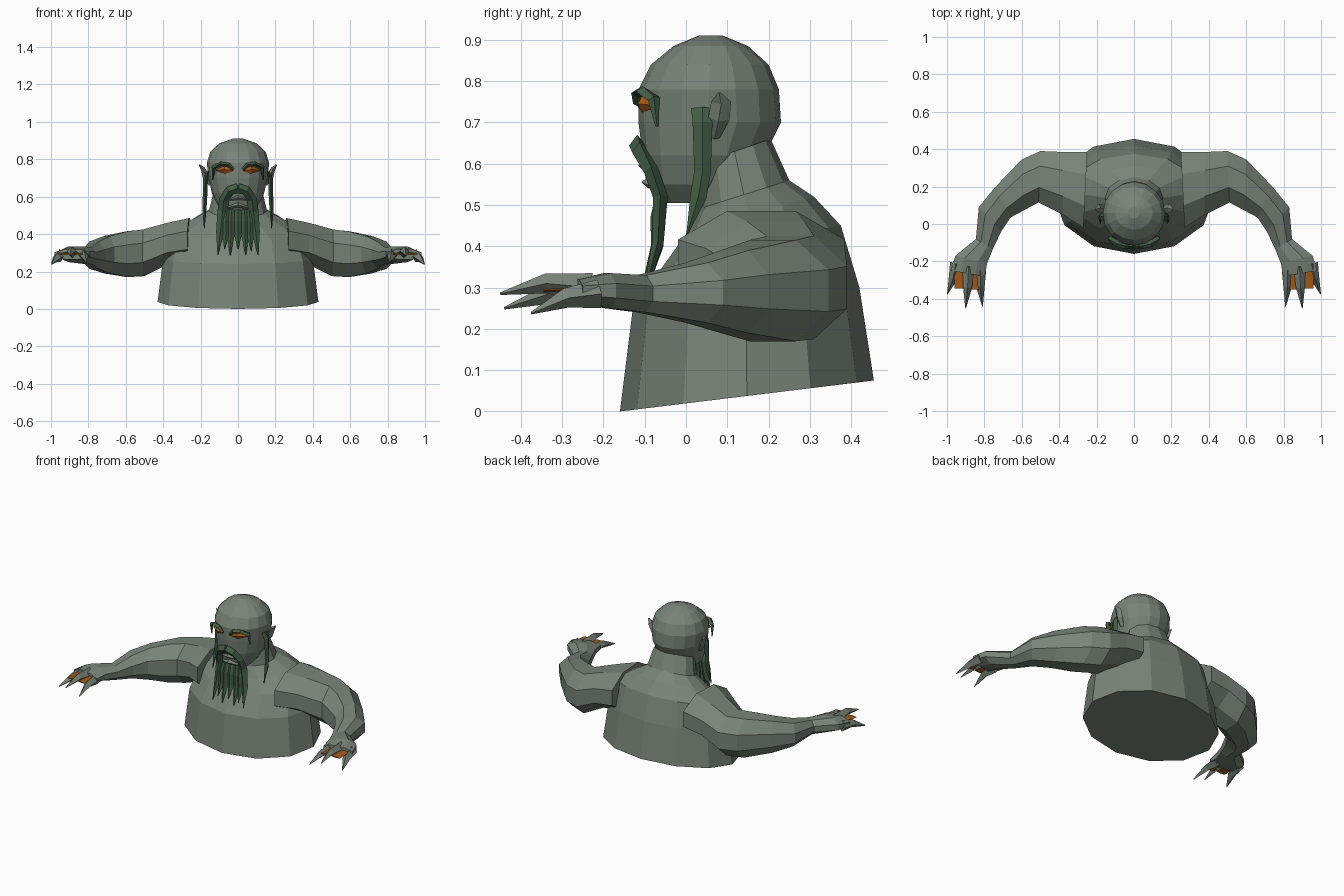
import bpy, bmesh, math
from mathutils import Vector


def material(name, rgb):
    m = bpy.data.materials.new(name)
    m.diffuse_color = (*rgb, 1)
    return m


SKIN = material("grey_green_skin", (0.19, 0.23, 0.19))
HAIR = material("dark_green_hair", (0.055, 0.112, 0.063))
AMBER = material("amber", (0.38, 0.10, 0.01))


def loft(name, rings, mat):
    """Skin a closed tube through rings of equal length."""
    bm = bmesh.new()
    rows = [[bm.verts.new(p) for p in r] for r in rings]
    n = len(rows[0])
    for a, b in zip(rows, rows[1:]):
        for i in range(n):
            j = (i + 1) % n
            bm.faces.new((a[i], a[j], b[j], b[i]))
    bm.faces.new(rows[0])
    bm.faces.new(rows[-1])
    bmesh.ops.recalc_face_normals(bm, faces=bm.faces)
    me = bpy.data.meshes.new(name)
    bm.to_mesh(me)
    bm.free()
    me.materials.append(mat)
    ob = bpy.data.objects.new(name, me)
    bpy.context.collection.objects.link(ob)
    return ob


def body_ring(rx, y0, y1, z0, z1, n):
    """Oval ring from front y0 (height z0) to back y1 (height z1)."""
    out = []
    for i in range(n):
        a = 2 * math.pi * i / n
        f = 0.5 - 0.5 * math.cos(a)
        out.append((rx * math.sin(a), y0 + (y1 - y0) * f, z0 + (z1 - z0) * f))
    return out


def strand(name, pts, sizes, depth_axis, mat, side=1):
    """Flat tapering four-sided strip; sizes are (half width, half depth)."""
    pts = [Vector(p) for p in pts]
    rings = []
    for i, (p, (w, d)) in enumerate(zip(pts, sizes)):
        t = (pts[min(i + 1, len(pts) - 1)] - pts[max(i - 1, 0)]).normalized()
        wide = t.cross(Vector(depth_axis)).normalized()
        deep = wide.cross(t)
        ring = [p + wide * w, p + deep * d, p - wide * w, p - deep * d]
        rings.append([(side * v.x, v.y, v.z) for v in ring])
    return loft(name, rings, mat)


# Torso and neck
loft("torso", [body_ring(*r, 12) for r in (
    (0.43, -0.16, 0.455, 0.0, 0.075),
    (0.40, -0.13, 0.42, 0.24, 0.30),
    (0.36, -0.05, 0.375, 0.36, 0.45),
    (0.25, 0.0, 0.31, 0.43, 0.52),
    (0.155, 0.03, 0.25, 0.49, 0.56),
    (0.13, 0.03, 0.205, 0.60, 0.66))], SKIN)

# Head
loft("head", [body_ring(rx, y0, y1, z, z, 16) for rx, y0, y1, z in (
    (0.06, -0.05, 0.07, 0.505),
    (0.105, -0.085, 0.12, 0.55),
    (0.14, -0.105, 0.19, 0.62),
    (0.157, -0.115, 0.23, 0.70),
    (0.167, -0.115, 0.225, 0.78),
    (0.148, -0.085, 0.20, 0.84),
    (0.10, -0.03, 0.15, 0.885),
    (0.03, 0.03, 0.09, 0.91))], SKIN)

# Lips
for label, z, y in (("upper_lip", 0.595, -0.10), ("lower_lip", 0.555, -0.092)):
    strand(label, [(-0.05, y + 0.02, z - 0.012), (0, y, z), (0.05, y + 0.02, z - 0.012)],
           [(0.008, 0.008), (0.014, 0.016), (0.008, 0.008)], (0, -1, 0), SKIN)

# Arm sections: inner edge (x, y), outer edge (x, y), bottom and top height
ARM = (
    (0.27, -0.02, 0.25, 0.385, 0.25, 0.485),
    (0.38, 0.05, 0.38, 0.385, 0.235, 0.46),
    (0.51, 0.115, 0.50, 0.39, 0.175, 0.425),
    (0.585, 0.075, 0.60, 0.345, 0.17, 0.415),
    (0.66, 0.035, 0.74, 0.20, 0.19, 0.39),
    (0.71, -0.04, 0.83, 0.09, 0.215, 0.36),
    (0.755, -0.135, 0.845, -0.08, 0.24, 0.33),
    (0.785, -0.21, 0.955, -0.17, 0.25, 0.335),
    (0.797, -0.28, 0.98, -0.25, 0.265, 0.32))
OCT = [(math.cos(math.pi * (i + 0.5) / 4), math.sin(math.pi * (i + 0.5) / 4))
       for i in range(8)]

# Fingers: knuckle, middle, tip
FINGERS = (
    ((0.822, -0.24, 0.285), (0.822, -0.33, 0.285), (0.81, -0.44, 0.25)),
    ((0.885, -0.23, 0.30), (0.89, -0.34, 0.31), (0.90, -0.45, 0.285)),
    ((0.952, -0.21, 0.285), (0.967, -0.29, 0.275), (0.998, -0.375, 0.238)))

for side, tag in ((1, "left"), (-1, "right")):
    # Arm with palm
    rings = []
    for ix, iy, ox, oy, zb, zt in ARM:
        rings.append([(side * ((ix + ox) / 2 + (ox - ix) / 2 * c / 0.924),
                       (iy + oy) / 2 + (oy - iy) / 2 * c / 0.924,
                       (zb + zt) / 2 + (zt - zb) / 2 * s / 0.924) for c, s in OCT])
    loft(tag + "_arm", rings, SKIN)
    for k, f in enumerate(FINGERS):
        strand(f"{tag}_finger_{k + 1}", f, [(0.032, 0.035), (0.024, 0.024), (0.002, 0.003)],
               (0, 0, 1), SKIN, side)

    # Webs between fingers
    for k, (x, y) in enumerate(((0.856, -0.35), (0.926, -0.345))):
        strand(f"{tag}_web_{k + 1}", [(x, -0.25, 0.298), (x, y, 0.292)],
               [(0.036, 0.004), (0.034, 0.004)], (0, 0, 1), AMBER, side)

    # Pointed ear
    strand(tag + "_ear", [(0.145, 0.07, 0.665), (0.172, 0.08, 0.71),
                          (0.188, 0.085, 0.75), (0.208, 0.08, 0.772)],
           [(0.012, 0.012), (0.026, 0.018), (0.024, 0.012), (0.004, 0.003)],
           (1, 0, 0), SKIN, side)

    # Eye and eyebrow
    strand(tag + "_eye", [(0.028, -0.113, 0.74), (0.07, -0.106, 0.745), (0.115, -0.075, 0.742)],
           [(0.006, 0.006), (0.021, 0.012), (0.006, 0.006)], (0, -1, 0), AMBER, side)
    strand(tag + "_eyebrow",
           [(0.025, -0.118, 0.745), (0.05, -0.118, 0.77), (0.09, -0.105, 0.776),
            (0.13, -0.078, 0.757), (0.135, -0.07, 0.69)],
           [(0.008, 0.01), (0.012, 0.015), (0.012, 0.018), (0.012, 0.015), (0.003, 0.004)],
           (0, -1, 0), HAIR, side)

    # Long lock hanging before the ear
    strand(tag + "_side_lock", [(0.16, 0.04, 0.735), (0.174, 0.04, 0.70), (0.177, 0.04, 0.58),
                                (0.18, 0.03, 0.52), (0.18, 0.003, 0.43)],
           [(0.028, 0.006), (0.024, 0.012), (0.02, 0.012), (0.02, 0.01), (0.002, 0.002)],
           (1, 0, 0), HAIR, side)

    # Drooping moustache
    strand(tag + "_moustache",
           [(0, -0.118, 0.645), (0.045, -0.112, 0.632), (0.075, -0.085, 0.585),
            (0.082, -0.062, 0.52), (0.095, -0.068, 0.41), (0.108, -0.1, 0.29)],
           [(0.026, 0.02), (0.026, 0.02), (0.026, 0.018), (0.028, 0.018),
            (0.022, 0.014), (0.002, 0.003)], (0, -1, 0), HAIR, side)

# Beard locks
for k, (x, tip) in enumerate(((-0.065, 0.32), (-0.038, 0.285), (0, 0.32),
                              (0.038, 0.29), (0.065, 0.31))):
    strand(f"beard_lock_{k + 1}",
           [(x * 0.9, -0.06, 0.53), (x, -0.068, 0.47), (x, -0.07, 0.40), (x * 1.1, -0.1, tip)],
           [(0.018, 0.012), (0.026, 0.018), (0.021, 0.015), (0.002, 0.003)],
           (0, -1, 0), HAIR)
